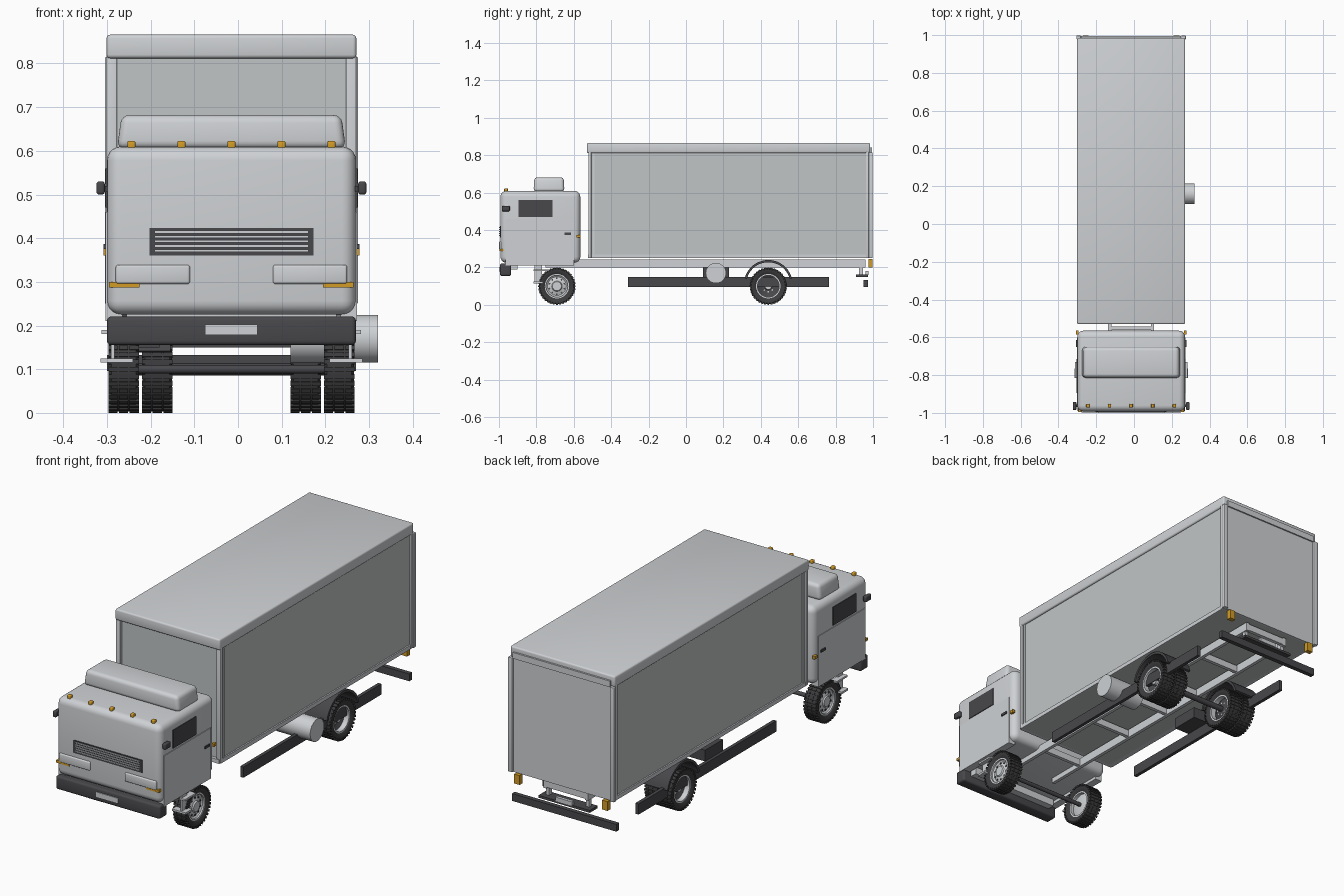
import bpy, bmesh, math
from mathutils import Vector, Matrix

if "Cube" in bpy.data.objects:
    bpy.data.objects.remove(bpy.data.objects["Cube"])

CX = -0.015  # the truck body's centre line


def material(name, r, g, b):
    m = bpy.data.materials.new(name)
    m.diffuse_color = (r, g, b, 1)
    m.use_nodes = True
    m.node_tree.nodes["Principled BSDF"].inputs["Base Color"].default_value = m.diffuse_color
    return m


PAINT = material("pale grey paint", 0.62, 0.64, 0.66)
PANEL = material("cargo panel grey", 0.53, 0.56, 0.56)
DARK = material("dark plastic", 0.065, 0.065, 0.072)
TYRE = material("tyre rubber", 0.045, 0.045, 0.048)
AMBER = material("amber lens", 0.65, 0.33, 0.02)


def finish(name, bm, mat, angle=35):
    bmesh.ops.recalc_face_normals(bm, faces=bm.faces)
    me = bpy.data.meshes.new(name)
    bm.to_mesh(me)
    bm.free()
    me.materials.append(mat)
    me.shade_smooth()
    me.set_sharp_from_angle(angle=math.radians(angle))
    ob = bpy.data.objects.new(name, me)
    ob.location.x = CX
    bpy.context.collection.objects.link(ob)
    return ob


def box(name, xs, ys, zs, mat, bevel=0, seg=3, taper=1):
    bm = bmesh.new()
    bmesh.ops.create_cube(bm, size=1)
    for v in bm.verts:
        k = taper if v.co.z > 0 else 1
        v.co = [(a + b) / 2 + s * t * (b - a)
                for (a, b), s, t in zip((xs, ys, zs), v.co, (k, k, 1))]
    if bevel:
        bmesh.ops.bevel(bm, geom=bm.edges[:], offset=bevel, segments=seg,
                        profile=0.5, affect='EDGES')
    return finish(name, bm, mat)


def pair(name, xs, ys, zs, mat, bevel=0):
    box("right_" + name, xs, ys, zs, mat, bevel)
    box("left_" + name, (-xs[1], -xs[0]), ys, zs, mat, bevel)


def lathe(name, profile, y, z, mat, n=32, start=0, sweep=360, flip=1):
    """Turn (x, radius) points around an axle running along x."""
    bm = bmesh.new()
    full = sweep == 360
    rings = []
    for i in range(n if full else n + 1):
        a = math.radians(start + sweep * i / n)
        rings.append([bm.verts.new((flip * x, y + r * math.cos(a), z + r * math.sin(a)))
                      for x, r in profile])
    for i in range(n):
        a, b = rings[i], rings[(i + 1) % len(rings)]
        for j in range(len(profile) - 1):
            bm.faces.new((a[j], a[j + 1], b[j + 1], b[j]))
    if not full:
        bm.faces.new(rings[0])
        bm.faces.new(rings[-1])
    bmesh.ops.remove_doubles(bm, verts=bm.verts, dist=1e-6)
    return finish(name, bm, mat)


def studs(name, x, y, z, radius, size, count, mat, depth=0.006):
    """Ring of small blocks around an axle."""
    bm = bmesh.new()
    for i in range(count):
        m = (Matrix.Translation((x, y, z)) @ Matrix.Rotation(2 * math.pi * i / count, 4, 'X')
             @ Matrix.Translation((0, 0, radius)) @ Matrix.Diagonal((depth, size, size, 1)))
        bmesh.ops.create_cube(bm, size=1, matrix=m)
    return finish(name, bm, mat)


# ---- cab ----
box("cab_shell", (-.285, .285), (-.992, -.565), (.225, .61), PAINT, .032, 5)
box("roof_fairing", (-.262, .262), (-.815, -.65), (.605, .682), PAINT, .018, 4, .96)
pair("door_panel", (.25, .288), (-.965, -.6), (.21, .46), PAINT)
pair("side_window", (.28, .2885), (-.895, -.715), (.47, .56), DARK)
pair("door_handle", (.287, .293), (-.65, -.615), (.375, .387), DARK)
pair("side_marker", (.28, .293), (-.585, -.565), (.36, .375), AMBER)
pair("mirror_arm", (.28, .292), (-.97, -.955), (.507, .52), DARK)
pair("mirror", (.29, .309), (-.985, -.942), (.5, .53), DARK, .006)

# ---- cab front: grille, lamps, bumper ----
box("grille_back", (-.188, .188), (-.995, -.985), (.36, .423), DARK)
for i in range(5):
    z = .368 + i * .0108
    box("grille_slat_%d" % (i + 1), (-.176, .176), (-1, -.99), (z, z + .0062), PAINT)
pair("headlamp", (.095, .265), (-.999, -.98), (.295, .339), PAINT, .006)
pair("indicator", (.21, .28), (-.996, -.955), (.287, .3), AMBER)
for i in range(5):
    x = -.229 + i * .1145
    box("roof_marker_%d" % (i + 1), (x - .009, x + .009), (-.972, -.952), (.6, .623), AMBER, .004)
box("front_bumper", (-.285, .285), (-.995, -.935), (.155, .221), DARK, .01)
box("number_plate", (-.06, .06), (-.999, -.99), (.178, .202), PAINT)
box("bumper_mount", (-.24, .24), (-.94, -.9), (.19, .24), PAINT)
pair("lower_step", (.225, .3), (-.815, -.765), (.115, .125), PAINT)
pair("upper_step", (.265, .297), (-.815, -.73), (.181, .19), PAINT)
pair("step_bracket", (.268, .276), (-.81, -.77), (.12, .215), PAINT)

# ---- cargo box ----
box("cargo_body", (-.277, .277), (-.51, .975), (.25, .83), PANEL)
box("cargo_roof", (-.286, .286), (-.53, .985), (.812, .866), PAINT, .008)
for s, y in (("front", -.522), ("rear", .962)):
    pair(s + "_post", (.262, .286), (y, y + .016), (.25, .82), PAINT, .003)
pair("front_post_trim", (.277, .282), (-.498, -.488), (.27, .812), PAINT)
pair("bottom_rail", (.26, .284), (-.52, .98), (.25, .27), PAINT)
box("front_sill", (-.28, .28), (-.525, -.505), (.25, .27), PAINT)
box("rear_door", (-.265, .265), (.97, .987), (.25, .815), PAINT)
pair("rear_frame", (.266, .29), (.978, .997), (.25, .815), PAINT, .003)
box("rear_lintel", (-.265, .265), (.978, .994), (.812, .842), PAINT)
pair("tail_lamp", (.225, .255), (.975, .998), (.2, .246), AMBER)

# ---- chassis ----
pair("frame_rail", (.105, .122), (-.75, .96), (.2, .242), PAINT)
for i, y in enumerate((-.56, -.2, .08, .3, .6, .94)):
    box("cross_member_%d" % (i + 1), (-.11, .11), (y, y + .018), (.205, .238), PAINT)
pair("side_skirt", (.245, .262), (-.31, .765), (.095, .148), DARK)
box("rear_guard", (-.285, .285), (.95, .972), (.096, .132), DARK)
box("rear_step", (-.14, .14), (.91, .972), (.15, .162), DARK)
box("rear_plate", (-.045, .045), (.96, .975), (.16, .18), PAINT)
pair("rear_bracket", (.1, .118), (.925, .945), (.155, .22), PAINT)
box("battery_box", (-.25, -.165), (.09, .23), (.15, .205), DARK)
lathe("air_tank", [(.135, 0), (.135, .055), (.335, .055), (.335, 0)], .16, .17, PAINT, 18)

# ---- wheels ----
tyre = [(-.025, .064), (-.033, .075), (-.034, .09), (-.028, .097), (.028, .097),
        (.034, .09), (.033, .075), (.025, .064), (-.025, .064)]


def wheel(name, x, y, side, dual):
    place = lambda pts: [(x + px, r) for px, r in pts]
    lathe(name + "_tyre", place(tyre), y, .1, TYRE, 36, flip=side)
    for k, off in enumerate((-.0245, 0, .0245)):
        studs("%s_tread_%d" % (name, k + 1), side * (x + off), y, .1, .095, .01, 36, TYRE, .021)
    lathe(name + "_rim", place([(-.026, .066), (-.026, .058), (.026, .058), (.026, .066)]),
          y, .1, PAINT, 32, flip=side)
    if dual:
        lathe(name + "_disc", place([(0, .0585), (-.012, .04), (-.012, 0)]), y, .1, DARK, 32, flip=side)
        lathe(name + "_hub", place([(-.012, .02), (.012, .018), (.012, 0)]), y, .1, PAINT, 12, flip=side)
        studs(name + "_bolts", side * (x - .009), y, .1, .03, .007, 8, PAINT)
    else:
        lathe(name + "_disc", place([(.018, .0585), (.012, .05), (.02, .028), (.026, .024), (.026, 0)]),
              y, .1, PAINT, 32, flip=side)
        studs(name + "_holes", side * (x + .015), y, .1, .042, .008, 10, DARK)
        lathe(name + "_inner_disc", place([(-.01, .058), (-.018, .03), (-.018, 0)]), y, .1, PAINT, 32, flip=side)


for side, label in ((1, "right"), (-1, "left")):
    wheel(label + "_front_wheel", .247, -.69, side, False)
    wheel(label + "_rear_outer_wheel", .247, .44, side, True)
    wheel(label + "_rear_inner_wheel", .17, .44, side, True)
    # arched mudguard over the rear pair
    lathe(label + "_mudguard", [(.14, .118), (.14, .13), (.28, .13), (.28, .118), (.14, .118)],
          .44, .11, DARK, 20, 14, 152, side)
lathe("rear_axle", [(-.24, 0), (-.24, .014), (.24, .014), (.24, 0)], .44, .1, DARK, 12)
lathe("front_axle", [(-.235, 0), (-.235, .01), (.235, .01), (.235, 0)], -.69, .1, DARK, 12)
